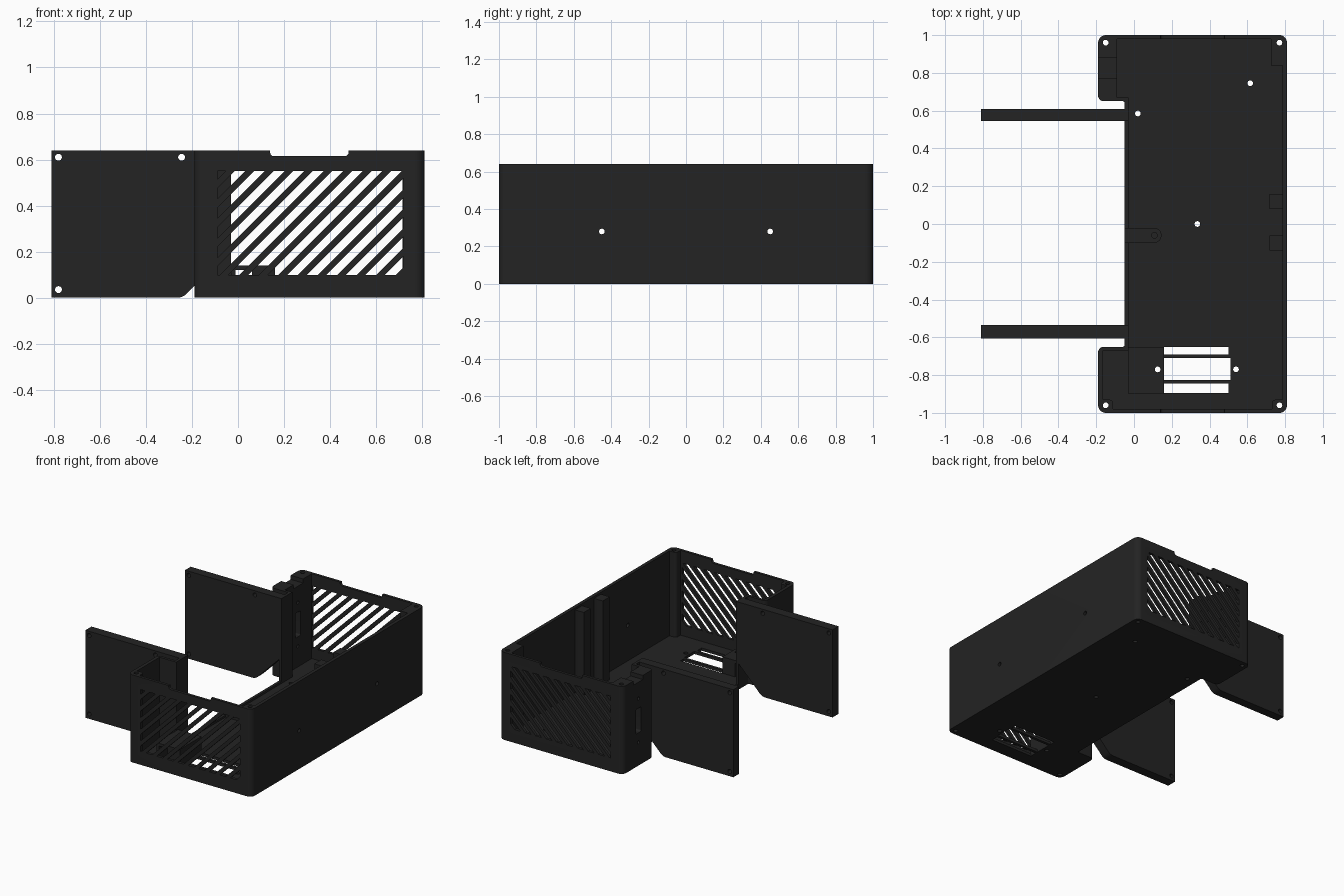
import bpy, bmesh, math
from mathutils import Vector

cube = bpy.data.objects.get("Cube")
if cube:
    bpy.data.objects.remove(cube, do_unlink=True)

black = bpy.data.materials.new("matte black")
black.use_nodes = True
tone = (0.017, 0.017, 0.017, 1)
black.diffuse_color = tone
black.node_tree.nodes["Principled BSDF"].inputs["Base Color"].default_value = tone

H = 0.64
PLACE = {"x": lambda a, b, h: (h, a, b),
         "y": lambda a, b, h: (a, h, b),
         "z": lambda a, b, h: (a, b, h)}


def rounded(pts, steps=6):
    """Replace each (a, b, radius) corner with a circular arc."""
    out = []
    for i, p in enumerate(pts):
        c = Vector(p[:2])
        r = p[2] if len(p) > 2 else 0
        if not r:
            out.append(c)
            continue
        u = (Vector(pts[i - 1][:2]) - c).normalized()
        v = (Vector(pts[(i + 1) % len(pts)][:2]) - c).normalized()
        half = u.angle(v) / 2
        mid = c + (u + v).normalized() * r / math.sin(half)
        reach = r / math.tan(half)
        s, e = c + u * reach - mid, c + v * reach - mid
        for k in range(steps + 1):
            out.append(mid + s.lerp(e, k / steps).normalized() * r)
    return out


def solid(bm, pts, lo, hi, axis="z"):
    """Extrude an outline along an axis."""
    ring = [[bm.verts.new(PLACE[axis](p[0], p[1], h)) for p in pts] for h in (lo, hi)]
    n = len(pts)
    faces = [bm.faces.new(ring[0]), bm.faces.new(ring[1][::-1])]
    for i in range(n):
        j = (i + 1) % n
        faces.append(bm.faces.new((ring[0][j], ring[0][i], ring[1][i], ring[1][j])))
    bmesh.ops.recalc_face_normals(bm, faces=faces)


def rect(a0, a1, b0, b1, r=0):
    return rounded([(a0, b0, r), (a1, b0, r), (a1, b1, r), (a0, b1, r)])


def circle(a, b, r=0.015, n=20):
    return [(a + r * math.cos(t * math.tau / n), b + r * math.sin(t * math.tau / n))
            for t in range(n)]


def make(name, *pieces):
    bm = bmesh.new()
    for piece in pieces:
        solid(bm, *piece)
    me = bpy.data.meshes.new(name)
    bm.to_mesh(me)
    bm.free()
    me.materials.append(black)
    ob = bpy.data.objects.new(name, me)
    bpy.context.scene.collection.objects.link(ob)
    return ob


def cut(ob, cutter):
    mod = ob.modifiers.new("cut", "BOOLEAN")
    mod.operation, mod.solver, mod.object = "DIFFERENCE", "EXACT", cutter
    deps = bpy.context.evaluated_depsgraph_get()
    me = bpy.data.meshes.new_from_object(ob.evaluated_get(deps))
    ob.modifiers.clear()
    ob.data = me


def slot_outline(c, width, x0, x1, z0, z1):
    """Diagonal band clipped to the vent rectangle."""
    bm = bmesh.new()
    bm.faces.new([bm.verts.new((x, 0, z)) for x, z in ((x0, z0), (x1, z0), (x1, z1), (x0, z1))])
    for d, side in ((c, 1), (c + width, -1)):
        bmesh.ops.bisect_plane(bm, geom=bm.verts[:] + bm.edges[:] + bm.faces[:],
                               plane_co=(d, 0, 0), plane_no=(side, 0, -side), clear_inner=True)
    pts = [(v.co.x, v.co.z) for f in bm.faces for v in f.verts]
    bm.free()
    return pts


# Case: rounded tray with a recessed, open left side
case = make("case", (rounded([
    (-0.19, -1, 0.04), (0.81, -1, 0.04), (0.81, 1, 0.04), (-0.19, 1, 0.04),
    (-0.19, 0.65, 0.03), (-0.05, 0.65, 0.01), (-0.05, -0.65, 0.01), (-0.19, -0.65, 0.03)]), 0, H))
cavity = make("cavity_cutter", (rounded([
    (-0.165, -0.93), (-0.11, -0.93, 0.02), (-0.11, -0.98),
    (0.73, -0.98), (0.73, -0.93, 0.02), (0.785, -0.93),
    (0.785, 0.84), (0.725, 0.84), (0.725, 0.98),
    (-0.09, 0.98), (-0.09, 0.67), (-0.03, 0.67), (-0.03, 0.545), (-0.3, 0.545),
    (-0.3, -0.535), (-0.03, -0.535), (-0.03, -0.67), (-0.165, -0.67)]), 0.02, 1))

# Openings: screw holes, floor windows, wall notches, vents, socket
openings = [(circle(x, y), -0.1, 1) for x in (-0.15, 0.77) for y in (-0.96, 0.96)]
openings += [(circle(x, y), -0.1, 0.3) for x, y in
             ((0.02, 0.585), (0.615, 0.745), (0.335, 0), (0.125, -0.77), (0.54, -0.77))]
openings += [(rect(0.16, x, y0, y1), -0.1, 0.1) for x, y0, y1 in
             ((0.5, -0.895, -0.845), (0.51, -0.825, -0.71), (0.5, -0.69, -0.65))]
openings += [(circle(y, 0.28), 0.7, 0.9, "x") for y in (-0.45, 0.45)]
openings += [(rect(0.79, 0.85, 0.24, 0.42, 0.01), -0.3, 0, "x")]
openings += [(circle(0.82, z, 0.012), -0.3, 0, "x") for z in (0.17, 0.49)]
openings += [(rect(-0.3, -0.05, 0.77, 0.88), H - 0.03, 1)]
slots = [slot_outline(-0.65 + 0.085 * i, 0.047, -0.088, 0.718, 0.098, 0.55) for i in range(16)]
for lo, hi in ((-1.1, -0.97), (0.97, 1.1)):
    openings.append((rounded([(0.14, 0.7), (0.14, 0.615, 0.015),
                              (0.48, 0.615, 0.015), (0.48, 0.7)]), lo, hi, "y"))
    openings += [(s, lo, hi, "y") for s in slots if len(s) > 2]
details = make("detail_cutter", *openings)
cut(case, cavity)
cut(case, details)

# Raised bracket beside the floor windows
bracket = make("window_bracket", ([(-0.03, 0.015), (-0.03, 0.14), (0.16, 0.14), (0.16, 0.015),
                                  (0.06, 0.015), (0.06, 0.12), (-0.01, 0.12), (-0.01, 0.015)],
                                 -0.9, -0.65, "y"))
cut(bracket, details)
parts = [case, bracket]

# Floor lip and rounded cable arm
parts.append(make("floor_lip", (rect(-0.05, -0.03, -0.54, 0.55), 0.01, 0.035)))
arm = make("floor_arm", (rounded([(-0.05, -0.1), (0.145, -0.1, 0.038),
                                  (0.145, -0.02, 0.038), (-0.05, -0.02)]), 0.01, 0.05))
arm_hole = make("arm_cutter", (circle(0.108, -0.06), 0.025, 0.1))
cut(arm, arm_hole)
parts.append(arm)

# Vertical ribs inside the right wall
for name, y in (("front_rib", -0.14), ("rear_rib", 0.08)):
    parts.append(make(name, (rect(0.715, 0.79, y, y + 0.08, 0.006), 0.01, H - 0.015)))

# Mounting plates reaching out sideways
plate_shape = rounded([(-0.81, 0), (-0.24, 0, 0.06), (-0.045, 0.195), (-0.045, H), (-0.81, H)])
plate_holes = make("plate_cutter", *[(circle(x, z), -1, 1, "y") for x, z in
                                     ((-0.78, 0.61), (-0.245, 0.61), (-0.78, 0.035))])
for name, y0, y1 in (("front_plate", -0.605, -0.535), ("rear_plate", 0.545, 0.61)):
    plate = make(name, (plate_shape, y0, y1, "y"))
    cut(plate, plate_holes)
    parts.append(plate)

for cutter in (cavity, details, arm_hole, plate_holes):
    bpy.data.objects.remove(cutter, do_unlink=True)

# Smooth the rounded corners, keep edges crisp
bpy.ops.object.select_all(action="DESELECT")
for ob in parts:
    ob.select_set(True)
bpy.context.view_layer.objects.active = case
bpy.ops.object.shade_smooth_by_angle(angle=math.radians(30))
